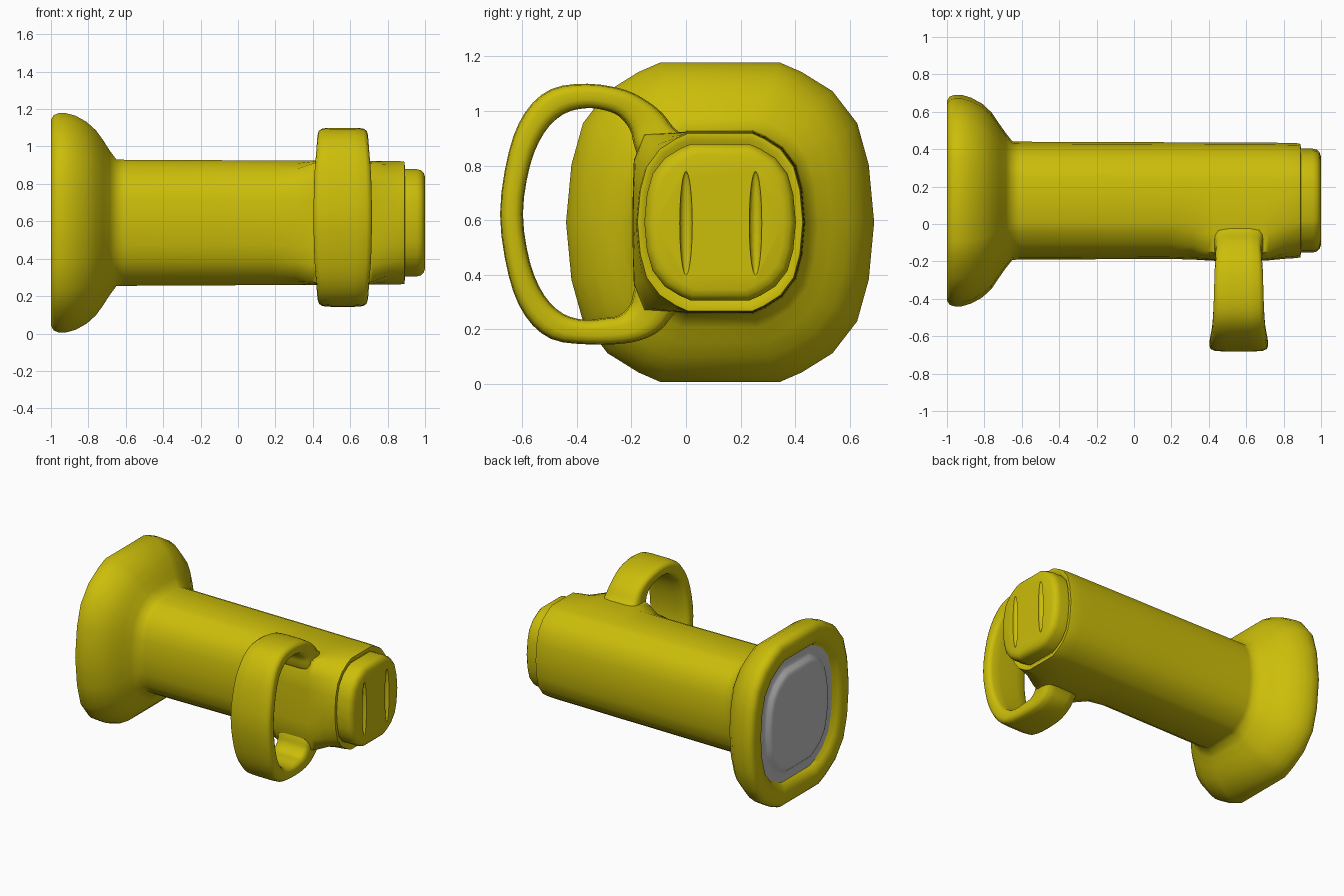
import bpy, bmesh

if "Cube" in bpy.data.objects:
    bpy.data.objects.remove(bpy.data.objects["Cube"])

CY, CZ = 0.125, 0.592  # long axis of the torch, which runs along x


def make_material(name, rgb):
    mat = bpy.data.materials.new(name)
    mat.use_nodes = True
    color = (*rgb, 1)
    mat.diffuse_color = color
    mat.node_tree.nodes["Principled BSDF"].inputs["Base Color"].default_value = color
    return mat


yellow = make_material("yellow plastic", (0.6, 0.51, 0.003))
grey = make_material("grey lens", (0.52, 0.52, 0.52))


def four_way(quadrant):
    """Mirror points running from the +a axis to the +b axis into a full loop."""
    half = quadrant + [(-a, b) for a, b in reversed(quadrant)]
    loop = half + [(-a, -b) for a, b in half]
    return list(dict.fromkeys(loop))


def smooth(obj, angle):
    bpy.ops.object.select_all(action="DESELECT")
    obj.select_set(True)
    bpy.context.view_layer.objects.active = obj
    bpy.ops.object.shade_smooth_by_angle(angle=angle)


def loft(name, rings, mat, angle):
    """Skin a list of equal rings and close both ends."""
    bm = bmesh.new()
    rows = [[bm.verts.new(p) for p in ring] for ring in rings]
    n = len(rows[0])
    for r, s in zip(rows, rows[1:]):
        for i in range(n):
            j = (i + 1) % n
            bm.faces.new((r[i], r[j], s[j], s[i]))
    bm.faces.new(rows[0])
    bm.faces.new(rows[-1])
    bmesh.ops.recalc_face_normals(bm, faces=bm.faces)
    mesh = bpy.data.meshes.new(name)
    bm.to_mesh(mesh)
    bm.free()
    mesh.materials.append(mat)
    obj = bpy.data.objects.new(name, mesh)
    bpy.context.collection.objects.link(obj)
    smooth(obj, angle)
    return obj


# Rounded-square outline shared by the head, body, end cap and lens
OUTLINE = four_way([(1, 0), (0.965, 0.36), (0.89, 0.62), (0.73, 0.82),
                    (0.53, 0.94), (0.387, 1)])


def barrel_ring(x, ry, rz, pad=0):
    """Outline at x; pad squares off the front side under the handle."""
    ring = []
    for a, b in OUTLINE:
        if a < 0:
            grow = 1 + pad * (1 / max(-a, abs(b)) - 1)
            a, b = a * grow * (1 + 0.04 * pad), b * grow
        ring.append((x, CY + a * ry, CZ + b * rz))
    return ring


def barrel(name, profile, mat, angle=0.7):
    """Profile rows are x, half width in y, half height in z, optional pad."""
    return loft(name, [barrel_ring(*row) for row in profile], mat, angle)


# Body tube with a lip and handle pad, flowing into the head and lens seat
BODY = [(0.88, 0.275, 0.29), (0.892, 0.285, 0.305), (0.89, 0.303, 0.326),
        (0.87, 0.307, 0.329), (0.80, 0.309, 0.33, 0.2), (0.72, 0.31, 0.33, 0.75),
        (0.69, 0.31, 0.33, 0.85), (0.43, 0.311, 0.332, 0.85),
        (0.39, 0.311, 0.332, 0.7), (0.31, 0.312, 0.333, 0.2),
        (0.18, 0.312, 0.333), (-0.61, 0.315, 0.337)]
HEAD = [(-0.65, 0.317, 0.338), (-0.685, 0.36, 0.385), (-0.72, 0.41, 0.44),
        (-0.76, 0.47, 0.495), (-0.81, 0.517, 0.54), (-0.87, 0.55, 0.573),
        (-0.92, 0.565, 0.586), (-0.96, 0.565, 0.586), (-0.985, 0.557, 0.576),
        (-1.0, 0.535, 0.55), (-1.0, 0.48, 0.495), (-0.985, 0.435, 0.45),
        (-0.95, 0.41, 0.43)]
barrel("body_and_head", BODY + HEAD, yellow, angle=1.0)

# Lens with a raised, softened middle
LENS = [(-0.945, 0.42, 0.44), (-0.955, 0.415, 0.435), (-0.957, 0.36, 0.38),
        (-0.965, 0.345, 0.365), (-0.98, 0.33, 0.35), (-0.988, 0.31, 0.33),
        (-0.99, 0.28, 0.30)]
barrel("lens", LENS, grey, angle=1.0)

# End cap with a rounded edge
CAP = [(0.87, 0.278, 0.287), (0.955, 0.278, 0.287), (0.978, 0.272, 0.281),
        (0.992, 0.258, 0.268), (1.0, 0.235, 0.246)]
cap = barrel("end_cap", CAP, yellow)

# Two upright grooves scooped out of the cap face
for y in (0.0, 0.255):
    bpy.ops.mesh.primitive_uv_sphere_add(segments=24, ring_count=16,
                                         location=(1.0, y, 0.588))
    cutter = bpy.context.object
    cutter.name = "groove_cutter"
    cutter.scale = (0.025, 0.023, 0.19)
    cutter.hide_render = True
    cutter.data.materials.append(yellow)
    cut = cap.modifiers.new("groove", "BOOLEAN")
    cut.operation = "DIFFERENCE"
    cut.solver = "EXACT"
    cut.object = cutter
    bpy.context.view_layer.objects.active = cap
    bpy.ops.object.modifier_apply(modifier=cut.name)
    bpy.data.objects.remove(cutter)
smooth(cap, 0.7)

# Handle sections from body to mid grip: inner y, z, outer y, z, half width
HANDLE = [(-0.10, 0.78, 0.05, 0.87, 0.135), (-0.17, 0.83, -0.01, 0.91, 0.135),
          (-0.192, 0.88, -0.05, 0.945, 0.13), (-0.205, 0.93, -0.085, 0.99, 0.124),
          (-0.245, 0.98, -0.14, 1.035, 0.124), (-0.30, 1.003, -0.225, 1.078, 0.129),
          (-0.37, 1.01, -0.36, 1.10, 0.132), (-0.45, 0.988, -0.495, 1.08, 0.136),
          (-0.52, 0.92, -0.59, 0.995, 0.142), (-0.572, 0.80, -0.65, 0.85, 0.152),
          (-0.598, 0.622, -0.682, 0.622, 0.156)]
SECTION = four_way([(1, 0.15), (0.96, 0.34), (0.82, 0.46), (0.45, 0.5)])
HX = 0.56


def lower(section):
    """Mirror a section to the underside; the grip sits a touch high."""
    iy, iz, oy, oz, width = section

    def flip(y, z):
        return 2 * (0.597 + 0.025 * min(1, max(0, (-y - 0.1) / 0.2))) - z
    return iy, flip(iy, iz), oy, flip(oy, oz), width


def refine(rows, steps=3):
    """Run a smooth curve through the sections."""
    dense = []
    for i in range(len(rows) - 1):
        quad = rows[max(i - 1, 0)], rows[i], rows[i + 1], rows[min(i + 2, len(rows) - 1)]
        for k in range(steps):
            t = k / steps
            dense.append([b + t / 2 * (c - a + t * (2 * a - 5 * b + 4 * c - d
                                                    + t * (3 * (b - c) + d - a)))
                          for a, b, c, d in zip(*quad)])
    return dense + [rows[-1]]


def handle_ring(iy, iz, oy, oz, width):
    return [(HX + w * width, iy + (oy - iy) * (t + 0.5), iz + (oz - iz) * (t + 0.5))
            for w, t in SECTION]


sections = HANDLE + [lower(s) for s in reversed(HANDLE[:-1])]
loft("handle", [handle_ring(*s) for s in refine(sections)], yellow, angle=1.2)
